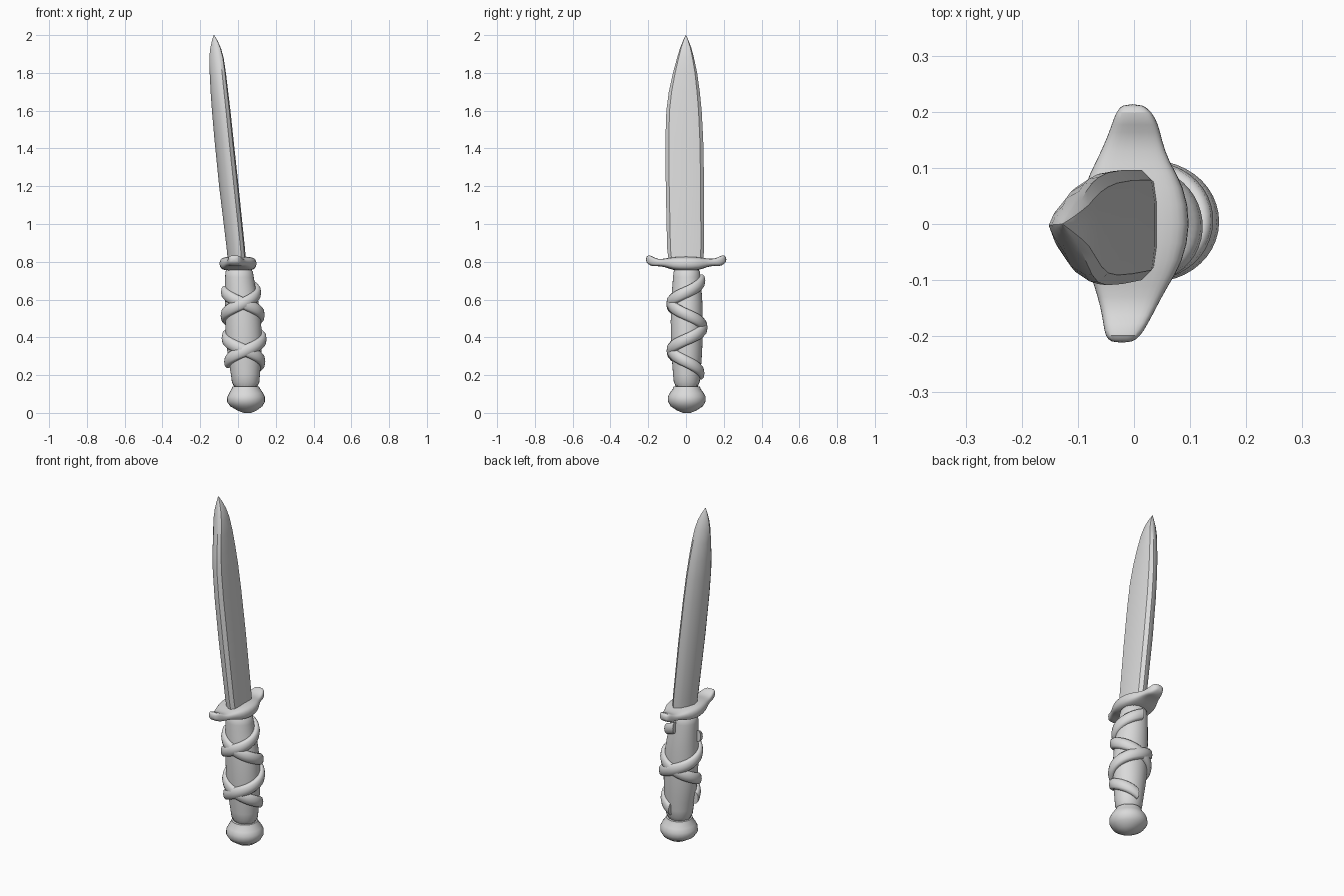
import bpy
import bmesh
from math import sin, cos, pi, radians, copysign
from mathutils import Vector

default_cube = bpy.data.objects.get("Cube")
if default_cube:
    bpy.data.objects.remove(default_cube, do_unlink=True)

# One pale grey for the whole dagger
grey = bpy.data.materials.new("pale_grey")
grey.use_nodes = True
colour = (0.7, 0.7, 0.7, 1)
grey.diffuse_color = colour
grey.node_tree.nodes["Principled BSDF"].inputs["Base Color"].default_value = colour


def loft(name, rings, smooth_levels=0, angle=40):
    """Skin a list of equal-length point rings and cap both ends."""
    mesh_data = bmesh.new()
    loops = [[mesh_data.verts.new(point) for point in ring] for ring in rings]
    count = len(loops[0])
    for lower, upper in zip(loops, loops[1:]):
        for i in range(count):
            j = (i + 1) % count
            mesh_data.faces.new((lower[i], lower[j], upper[j], upper[i]))
    mesh_data.faces.new(loops[0])
    mesh_data.faces.new(loops[-1])
    bmesh.ops.recalc_face_normals(mesh_data, faces=mesh_data.faces[:])
    mesh = bpy.data.meshes.new(name)
    mesh_data.to_mesh(mesh)
    mesh_data.free()
    mesh.materials.append(grey)
    part = bpy.data.objects.new(name, mesh)
    bpy.context.collection.objects.link(part)
    bpy.ops.object.select_all(action="DESELECT")
    part.select_set(True)
    bpy.context.view_layer.objects.active = part
    bpy.ops.object.shade_smooth_by_angle(angle=radians(angle))
    if smooth_levels:
        modifier = part.modifiers.new("smoothing", "SUBSURF")
        modifier.levels = modifier.render_levels = smooth_levels
    return part


def turn(count):
    return [2 * pi * i / count for i in range(count)]


def oval(x, y, z, half_x, half_y, count=24):
    return [(x + half_x * cos(a), y + half_y * sin(a), z) for a in turn(count)]


# Pommel: flattened knob, profile of height, centre x, half width x, half width y
pommel_profile = [
    (0, .05, .02, .02), (.012, .048, .05, .05), (.035, .044, .085, .085),
    (.06, .042, .101, .1), (.085, .043, .1, .1), (.105, .043, .09, .09),
    (.125, .042, .077, .075), (.14, .041, .07, .07),
]
loft("pommel", [oval(x, .004, z, rx, ry) for z, x, rx, ry in pommel_profile])

# Grip: leaning, slightly swollen handle
grip_profile = [
    (.12, .041, .075, .07), (.2, .04, .075, .072), (.3, .035, .092, .082),
    (.42, .03, .098, .086), (.55, .025, .093, .086), (.65, .013, .083, .08),
    (.72, .007, .076, .072), (.78, .005, .074, .072),
]


def grip_at(z):
    """Centre and half widths of the grip at a height."""
    for low, high in zip(grip_profile, grip_profile[1:]):
        if z <= high[0]:
            t = (z - low[0]) / (high[0] - low[0])
            return [a + (b - a) * t for a, b in zip(low, high)][1:]
    return grip_profile[-1][1:]


loft("grip", [oval(x, .004, z, rx, ry) for z, x, rx, ry in grip_profile], 1, 60)


# Wraps: two flat straps winding in opposite directions around the grip
def strap(name, middle_z, direction, bottom, top, lift):
    pitch = .25
    steps = 72
    rings = []
    for step in range(steps + 1):
        z = bottom + (top - bottom) * step / steps
        a = direction * (z - middle_z) / pitch * 2 * pi
        x, rx, ry = grip_at(z)
        ring = []
        for b in turn(10):
            out = lift + .02 * cos(b)
            ring.append((x + (rx + out) * cos(a), .004 + (ry + out) * sin(a),
                         z + .034 * copysign(abs(sin(b)) ** .8, sin(b))))
        rings.append(ring)
    loft(name, rings, 0, 60)


strap("rising_strap", .39, 1, .27, .7, .004)
strap("falling_strap", .27, -1, .21, .64, .001)

# Guard: y position, centre x, half width, centre height, half height
guard_profile = [
    (-.212, -.022, .018, .812, .012), (-.2, -.02, .032, .812, .026),
    (-.178, -.015, .04, .802, .027), (-.15, -.01, .05, .795, .018),
    (-.11, -.005, .066, .795, .022), (-.07, 0, .088, .79, .036),
    (0, 0, .104, .79, .04), (.07, 0, .09, .79, .036),
    (.11, -.003, .066, .795, .022), (.15, 0, .05, .797, .018),
    (.178, .002, .042, .802, .027), (.2, 0, .032, .812, .026),
    (.214, -.003, .018, .812, .012),
]
guard_rings = []
for y, x, half_x, z, half_z in guard_profile:
    ring = []
    for a in turn(16):
        # squarish cross-section
        u, v = (copysign(abs(f) ** .6, f) for f in (cos(a), sin(a)))
        ring.append((x + half_x * u, y, z + half_z * v))
    guard_rings.append(ring)
loft("guard", guard_rings, 1, 60)

# Blade: ridged on one side and nearly flat on the other, leaning to the tip
half_section = [(.1, .4), (.34, .8), (.6, .98), (.76, 1), (.94, .82), (1, .4)]
section = [(0, 0)] + half_section + [(u, -v) for u, v in reversed(half_section)]
blade_profile = [
    (.79, -.053, .043, -.09, .09), (.87, -.06, .037, -.1, .096),
    (1.2, -.1, .003, -.107, .096), (1.45, -.125, -.024, -.109, .091),
    (1.6, -.138, -.04, -.104, .083), (1.7, -.145, -.052, -.091, .073),
    (1.8, -.15, -.064, -.069, .059), (1.88, -.152, -.076, -.047, .042),
    (1.93, -.147, -.09, -.032, .029), (1.97, -.138, -.108, -.016, .014),
    (2, -.129, -.126, -.001, .001),
]
blade_rings = []
for z, left, right, front, back in blade_profile:
    middle, half = (front + back) / 2, (back - front) / 2
    blade_rings.append([Vector((left + (right - left) * u, middle + half * v, z))
                        for u, v in section])
loft("blade", blade_rings, 0, 35)
